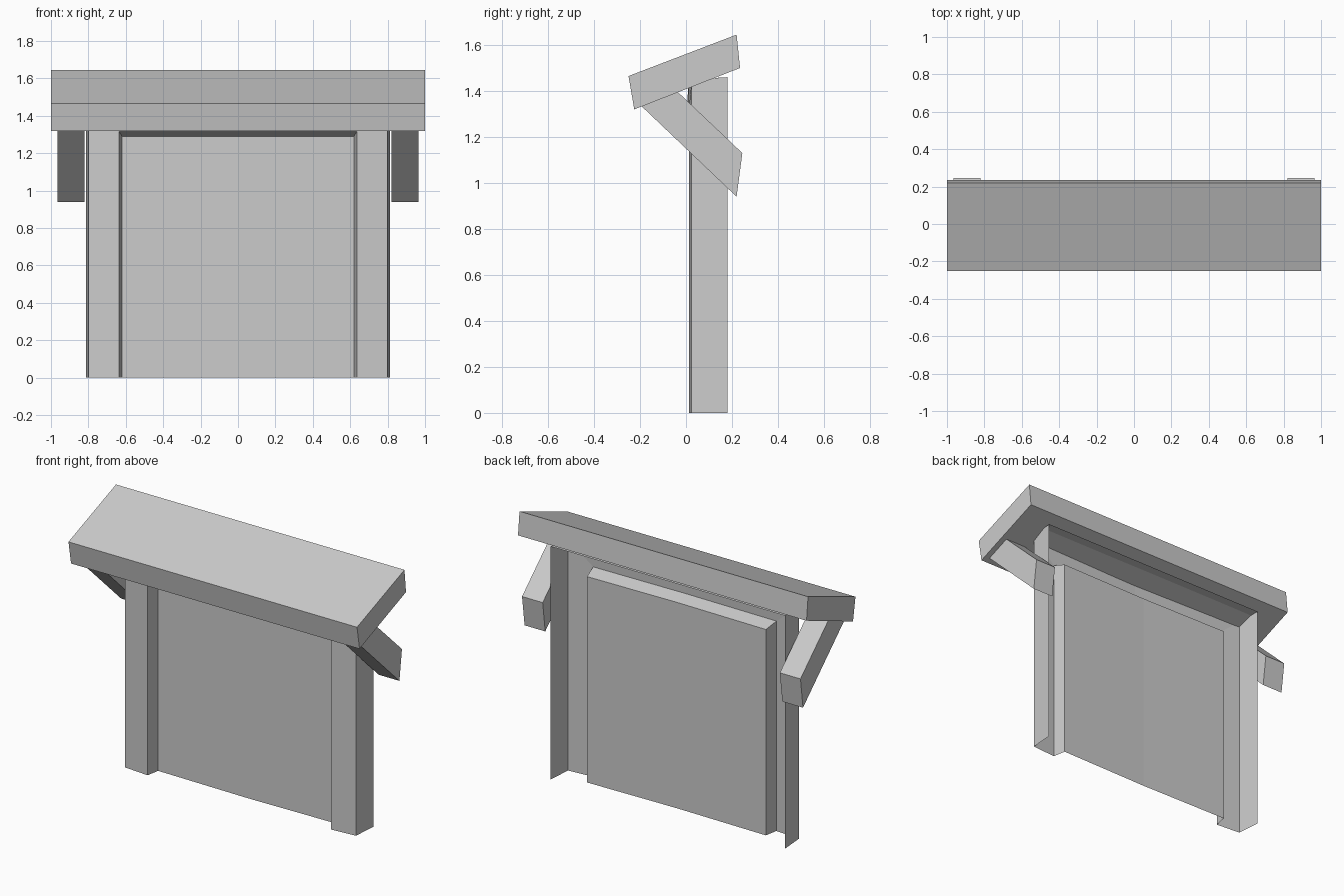
import bpy
import bmesh

if "Cube" in bpy.data.objects:
    bpy.data.objects.remove(bpy.data.objects["Cube"], do_unlink=True)

grey = bpy.data.materials.new("plain grey")
grey.use_nodes = True
colour = (0.6, 0.6, 0.6, 1)
grey.diffuse_color = colour
grey.node_tree.nodes["Principled BSDF"].inputs["Base Color"].default_value = colour


def finish(name, bm):
    mesh = bpy.data.meshes.new(name)
    bm.to_mesh(mesh)
    bm.free()
    mesh.materials.append(grey)
    obj = bpy.data.objects.new(name, mesh)
    bpy.context.collection.objects.link(obj)
    return obj


def extrude_profile(name, profile, x0, x1):
    """Solid beam: a side profile of (y, z) points drawn out along x."""
    bm = bmesh.new()
    face = bm.faces.new([bm.verts.new((x0, y, z)) for y, z in profile])
    out = bmesh.ops.extrude_face_region(bm, geom=[face])
    moved = [v for v in out["geom"] if isinstance(v, bmesh.types.BMVert)]
    bmesh.ops.translate(bm, verts=moved, vec=(x1 - x0, 0, 0))
    bmesh.ops.recalc_face_normals(bm, faces=bm.faces)
    return finish(name, bm)


# Sloping canopy slab
extrude_profile("canopy", [(-0.25, 1.465), (0.22, 1.645), (0.235, 1.5), (-0.225, 1.32)], -1, 1)

# Diagonal braces, one on each side
brace = [(0.22, 0.94), (0.245, 1.13), (-0.09, 1.447), (-0.2, 1.34)]
for name, side in (("left_brace", 1), ("right_brace", -1)):
    extrude_profile(name, brace, side * 0.822, side * 0.965)

# Door surround: an open-backed sheet stepping inward from the outer wall to the door
# Each step: half width, top height, y at the sides, y at the centre
steps = [
    (0.812, 1.46, 0.18, 0.18),
    (0.80, 1.45, 0.025, 0.01),
    (0.635, 1.315, 0.012, 0.005),
    (0.62, 1.29, 0.095, 0.086),
]
bm = bmesh.new()
rings = []
for half, top, y_side, y_mid in steps:
    path = [(-half, y_side, 0), (-half, y_side, top), (0, y_mid, top),
            (half, y_side, top), (half, y_side, 0)]
    rings.append([bm.verts.new(p) for p in path])
for outer, inner in zip(rings, rings[1:]):
    for i in range(len(outer) - 1):
        bm.faces.new((outer[i], inner[i], inner[i + 1], outer[i + 1]))
finish("door_surround", bm)

# Door panel, bent very slightly at the centre
half, top, y_side, y_mid = steps[-1]
bm = bmesh.new()
low, high = [[bm.verts.new(p) for p in ((-half, y_side, z), (0, y_mid, z), (half, y_side, z))]
             for z in (0, top)]
for i in range(2):
    bm.faces.new((low[i], low[i + 1], high[i + 1], high[i]))
finish("door_panel", bm)
